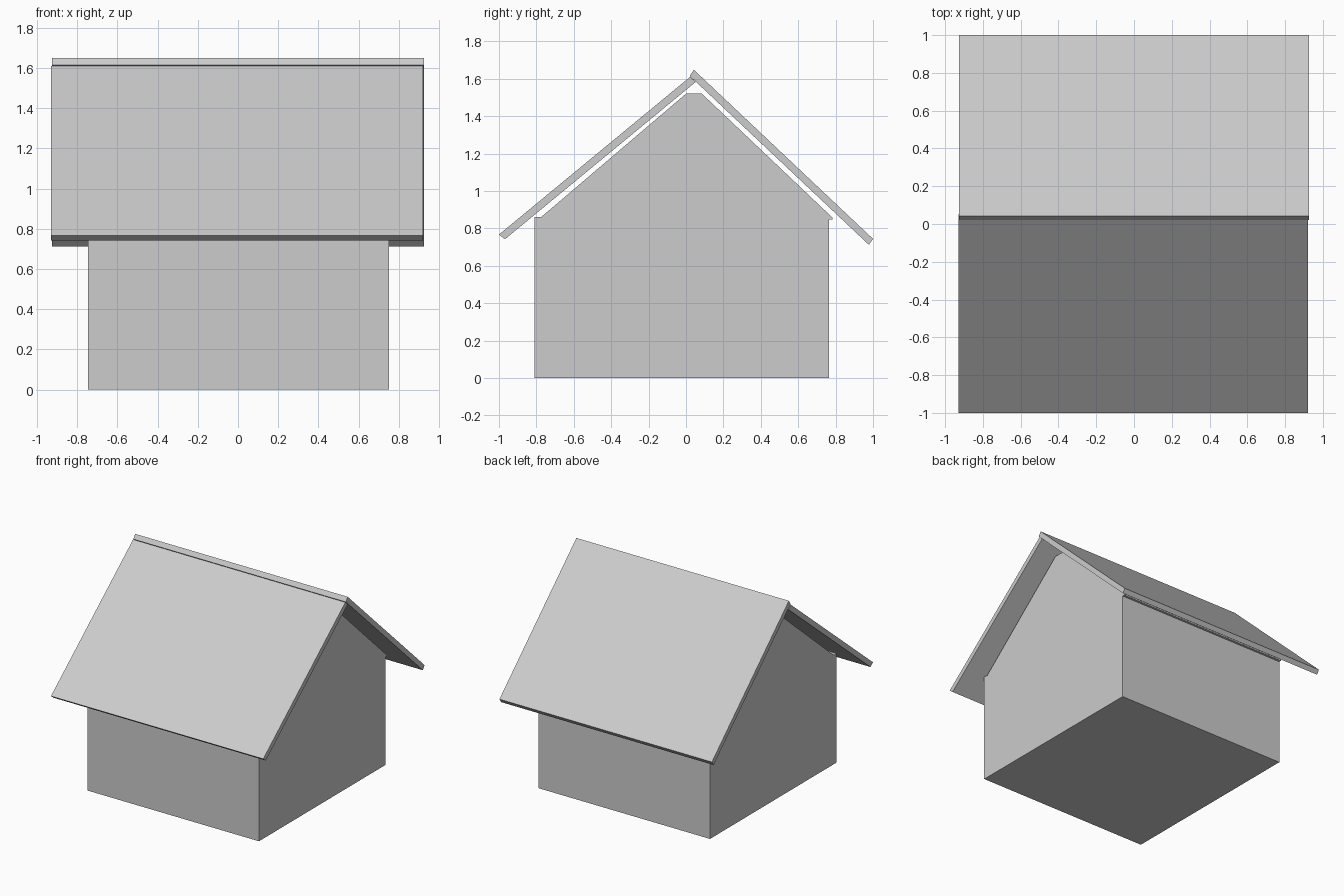
import bpy
import bmesh

# Remove the default cube
cube = bpy.data.objects.get("Cube")
if cube:
    bpy.data.objects.remove(cube, do_unlink=True)

# Single plain grey
GREY = (0.604, 0.604, 0.604, 1.0)
grey = bpy.data.materials.new("plain grey")
grey.use_nodes = True
grey.diffuse_color = GREY
grey.node_tree.nodes["Principled BSDF"].inputs["Base Color"].default_value = GREY


def extrude_profile(name, profile, x_min, x_max):
    """Extrude a (y, z) outline along x into a closed solid."""
    bm = bmesh.new()
    outline = bm.faces.new([bm.verts.new((x_min, y, z)) for y, z in profile])
    result = bmesh.ops.extrude_face_region(bm, geom=[outline], use_keep_orig=True)
    moved = [v for v in result["geom"] if isinstance(v, bmesh.types.BMVert)]
    bmesh.ops.translate(bm, verts=moved, vec=(x_max - x_min, 0, 0))
    bmesh.ops.recalc_face_normals(bm, faces=bm.faces)
    mesh = bpy.data.meshes.new(name)
    bm.to_mesh(mesh)
    bm.free()
    mesh.materials.append(grey)
    obj = bpy.data.objects.new(name, mesh)
    bpy.context.collection.objects.link(obj)
    return obj


# House body: gabled block with a flattened peak and small eave steps
extrude_profile("house_body", [
    (-0.81, 0), (-0.81, 0.86), (-0.775, 0.86), (0.0, 1.52), (0.085, 1.52),
    (0.783, 0.858), (0.783, 0.848), (0.765, 0.848), (0.765, 0),
], -0.745, 0.75)

# Front roof panel, tucked under the ridge
extrude_profile("front_roof_panel", [
    (-1.0, 0.767), (-0.968, 0.742), (0.052, 1.583), (0.022, 1.61),
], -0.93, 0.92)

# Back roof panel, overlapping at the ridge
extrude_profile("back_roof_panel", [
    (0.042, 1.648), (0.02, 1.615), (0.978, 0.712), (1.0, 0.744),
], -0.926, 0.926)
